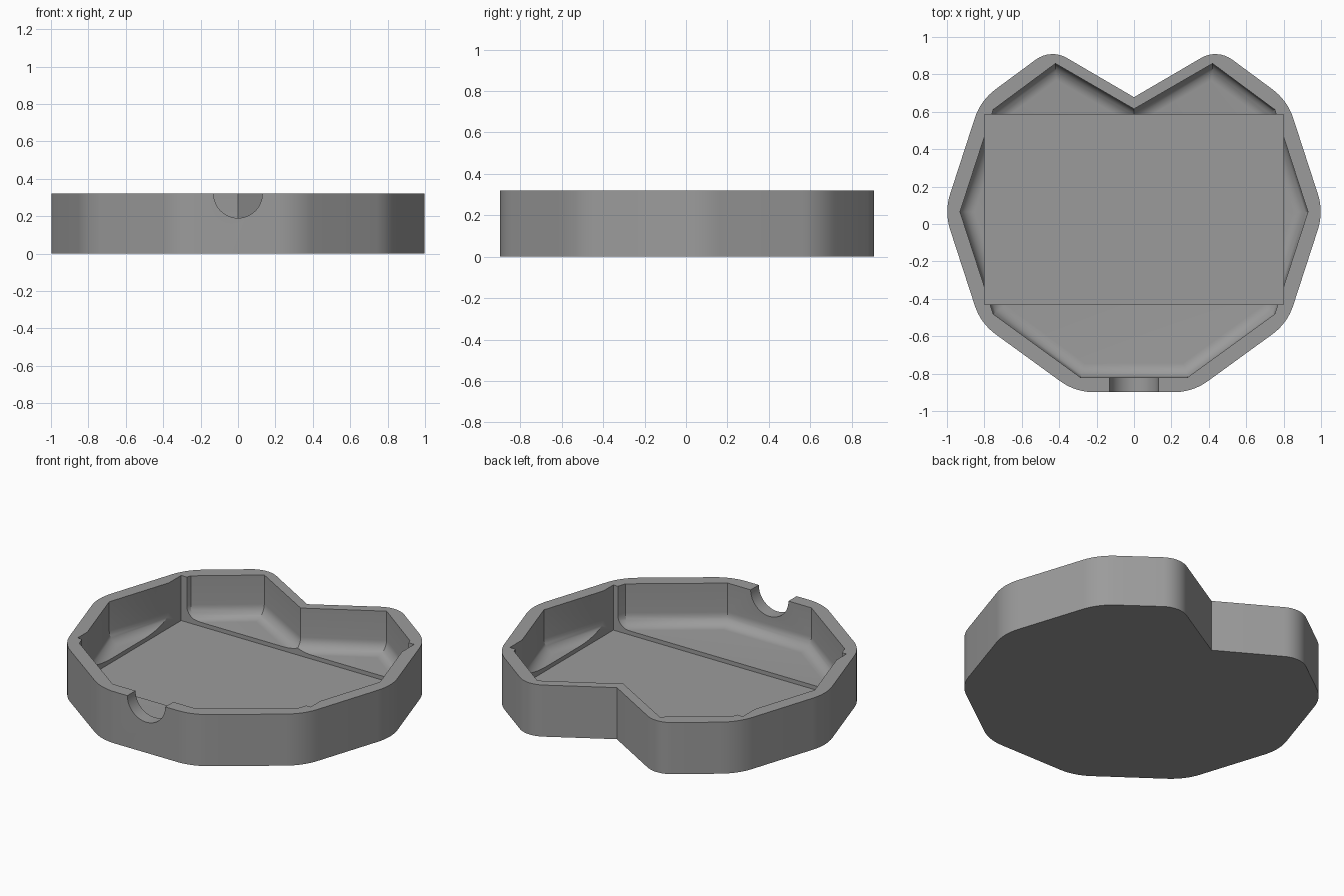
import bpy, bmesh, math
from mathutils import Vector

HEIGHT, RECESS_Z, FLOOR_Z, FILLET = 0.32, 0.04, 0.065, 0.075

old = bpy.data.objects.get("Cube")
if old:
    bpy.data.objects.remove(old, do_unlink=True)

grey = bpy.data.materials.new("plain grey")
grey.use_nodes = True
grey.diffuse_color = (0.33, 0.33, 0.33, 1)
grey.node_tree.nodes["Principled BSDF"].inputs["Base Color"].default_value = grey.diffuse_color


def outline(radius, ear, valley):
    """Counter-clockwise ten-sided plan whose far side is two ears and a valley."""
    ring = [Vector((radius * math.cos(math.radians(a)), 0.065 + radius * math.sin(math.radians(a))))
            for a in range(-144, 37, 36)]
    left_tip = Vector((-radius, 0.065))
    left_shoulder = Vector((-ring[-1].x, ring[-1].y))
    return ring + [Vector(ear), Vector((0, valley)), Vector((-ear[0], ear[1])), left_shoulder, left_tip]


def rounded(points, reach, steps=8):
    """Round the outward corners with arcs tangent to both sides."""
    result = []
    for i, p in enumerate(points):
        a = (points[i - 1] - p).normalized()
        b = (points[(i + 1) % len(points)] - p).normalized()
        if a.x * b.y - a.y * b.x > 0:
            result.append(p)
            continue
        half = a.angle(b) / 2
        radius = reach * math.tan(half)
        middle = (a + b).normalized()
        centre = p + middle * (reach / math.cos(half))
        sweep = math.pi / 2 - half
        side = Vector((-middle.y, middle.x))
        if side.dot(a) < 0:
            side = -side
        for k in range(steps + 1):
            t = sweep * (1 - 2 * k / steps)
            result.append(centre + radius * (side * math.sin(t) - middle * math.cos(t)))
    return result


def inset(points, distance):
    """Move every side inward by the distance, keeping mitred corners."""
    result = []
    for i, p in enumerate(points):
        d1 = (p - points[i - 1]).normalized()
        d2 = (points[(i + 1) % len(points)] - p).normalized()
        n1, n2 = Vector((-d1.y, d1.x)), Vector((-d2.y, d2.x))
        result.append(p + (n1 + n2) * (distance / (1 + n1.dot(n2))))
    return result


def loft(name, layers):
    """Solid from stacked (height, outline) layers, bottom first."""
    bm = bmesh.new()
    rings = [[bm.verts.new((p.x, p.y, z)) for p in pts] for z, pts in layers]
    bm.faces.new(rings[0][::-1])
    bm.faces.new(rings[-1])
    for low, high in zip(rings, rings[1:]):
        for i in range(len(low)):
            j = (i + 1) % len(low)
            bm.faces.new((low[i], low[j], high[j], high[i]))
    bmesh.ops.recalc_face_normals(bm, faces=bm.faces)
    mesh = bpy.data.meshes.new(name)
    bm.to_mesh(mesh)
    bm.free()
    mesh.materials.append(grey)
    obj = bpy.data.objects.new(name, mesh)
    bpy.context.collection.objects.link(obj)
    return obj


# Outer block with rounded corners
tray = loft("tray", [(z, rounded(outline(1.014, (0.445, 0.938), 0.678), 0.1))
                     for z in (0, HEIGHT)])

# Cavity with straight walls and a filleted floor edge
inner = outline(0.93, (0.42, 0.858), 0.615)
layers = []
for k in range(9):
    t = math.pi / 2 * k / 8
    layers.append((FLOOR_Z + FILLET * (1 - math.cos(t)), inset(inner, FILLET * (1 - math.sin(t)))))
layers.append((HEIGHT + 0.1, inner))
cavity = loft("cavity_cutter", layers)

# Rectangular pocket slightly below the cavity floor
corners = [Vector(c) for c in ((-0.8, -0.43), (0.8, -0.43), (0.8, 0.585), (-0.8, 0.585))]
pocket = loft("pocket_cutter", [(RECESS_Z, corners), (HEIGHT + 0.2, corners)])

# Half-round notch through the front wall
bpy.ops.mesh.primitive_cylinder_add(vertices=64, radius=0.13, depth=0.3,
                                    location=(0, -0.87, HEIGHT), rotation=(math.pi / 2, 0, 0))
notch = bpy.context.object
notch.name = "notch_cutter"
notch.data.materials.append(grey)

bpy.ops.object.select_all(action="DESELECT")
tray.select_set(True)
bpy.context.view_layer.objects.active = tray
for cutter in (cavity, pocket, notch):
    cutter.hide_render = True
    mod = tray.modifiers.new(cutter.name, "BOOLEAN")
    mod.operation, mod.solver, mod.object = "DIFFERENCE", "EXACT", cutter
    bpy.ops.object.modifier_apply(modifier=mod.name)
    bpy.data.objects.remove(cutter, do_unlink=True)

bpy.ops.object.shade_smooth_by_angle(angle=math.radians(30))
